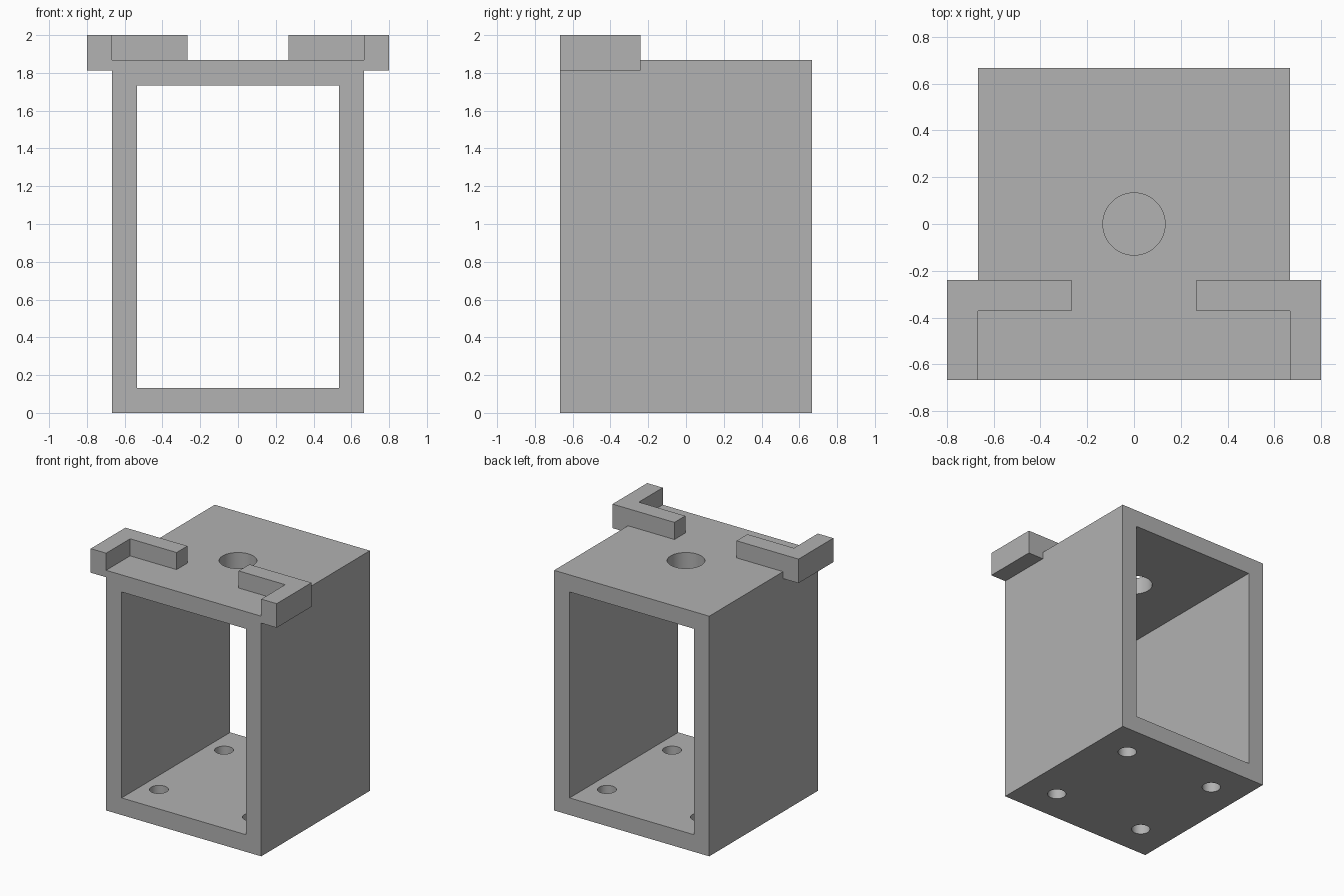
import bpy

default = bpy.data.objects.get("Cube")
if default:
    bpy.data.objects.remove(default, do_unlink=True)

grey = bpy.data.materials.new("plain grey")
grey.use_nodes = True
colour = (0.445, 0.445, 0.445, 1)
grey.diffuse_color = colour
grey.node_tree.nodes["Principled BSDF"].inputs["Base Color"].default_value = colour

HALF = 0.667     # half width and depth of the housing
WALL = 0.133     # wall thickness
ROOF = 1.867     # top of the housing
TOP = 2.0        # top of the brackets


def box(name, low, high):
    """Axis-aligned box between two corners."""
    mid = [(a + b) / 2 for a, b in zip(low, high)]
    bpy.ops.mesh.primitive_cube_add(size=1, location=mid)
    ob = bpy.context.object
    ob.name = name
    ob.scale = [b - a for a, b in zip(low, high)]
    bpy.ops.object.transform_apply(location=True, rotation=False, scale=True)
    ob.data.materials.append(grey)
    return ob


def drill(name, radius, x, y, z):
    """Vertical cylinder used to cut a round hole."""
    bpy.ops.mesh.primitive_cylinder_add(vertices=64, radius=radius,
                                        depth=WALL * 2, location=(x, y, z))
    ob = bpy.context.object
    ob.name = name
    ob.data.materials.append(grey)
    return ob


def combine(target, tool, operation):
    """Apply a boolean and remove the tool object."""
    mod = target.modifiers.new(operation.lower(), "BOOLEAN")
    mod.operation = operation
    mod.solver = "EXACT"
    mod.object = tool
    bpy.context.view_layer.objects.active = target
    bpy.ops.object.modifier_apply(modifier=mod.name)
    bpy.data.objects.remove(tool, do_unlink=True)


# Housing: rectangular tube open at front and back
housing = box("housing", (-HALF, -HALF, 0), (HALF, HALF, ROOF))
inner = HALF - WALL
combine(housing, box("opening_cutter", (-inner, -1, WALL), (inner, 1, ROOF - WALL)),
        "DIFFERENCE")

# Large hole in the roof and four screw holes in the floor
combine(housing, drill("roof_hole_cutter", 0.133, 0, 0, ROOF - WALL / 2), "DIFFERENCE")
for x in (-0.4, 0.4):
    for y in (-0.4, 0.4):
        combine(housing, drill("screw_hole_cutter", 0.067, x, y, WALL / 2), "DIFFERENCE")

# L-shaped brackets: a side lip overhanging the wall and an arm across the roof
for side, s in (("left", 1), ("right", -1)):
    xs = sorted((s * HALF, s * 0.8))
    bracket = box(side + "_bracket", (xs[0], -HALF, 1.813), (xs[1], -0.24, TOP))
    xs = sorted((s * 0.267, s * 0.73))
    arm = box(side + "_arm", (xs[0], -0.373, ROOF), (xs[1], -0.24, TOP))
    combine(bracket, arm, "UNION")

# Flat faces with sharp edges, smooth hole walls
for ob in bpy.context.scene.objects:
    if ob.type == "MESH":
        bpy.ops.object.select_all(action="DESELECT")
        ob.select_set(True)
        bpy.context.view_layer.objects.active = ob
        bpy.ops.object.shade_smooth_by_angle()
